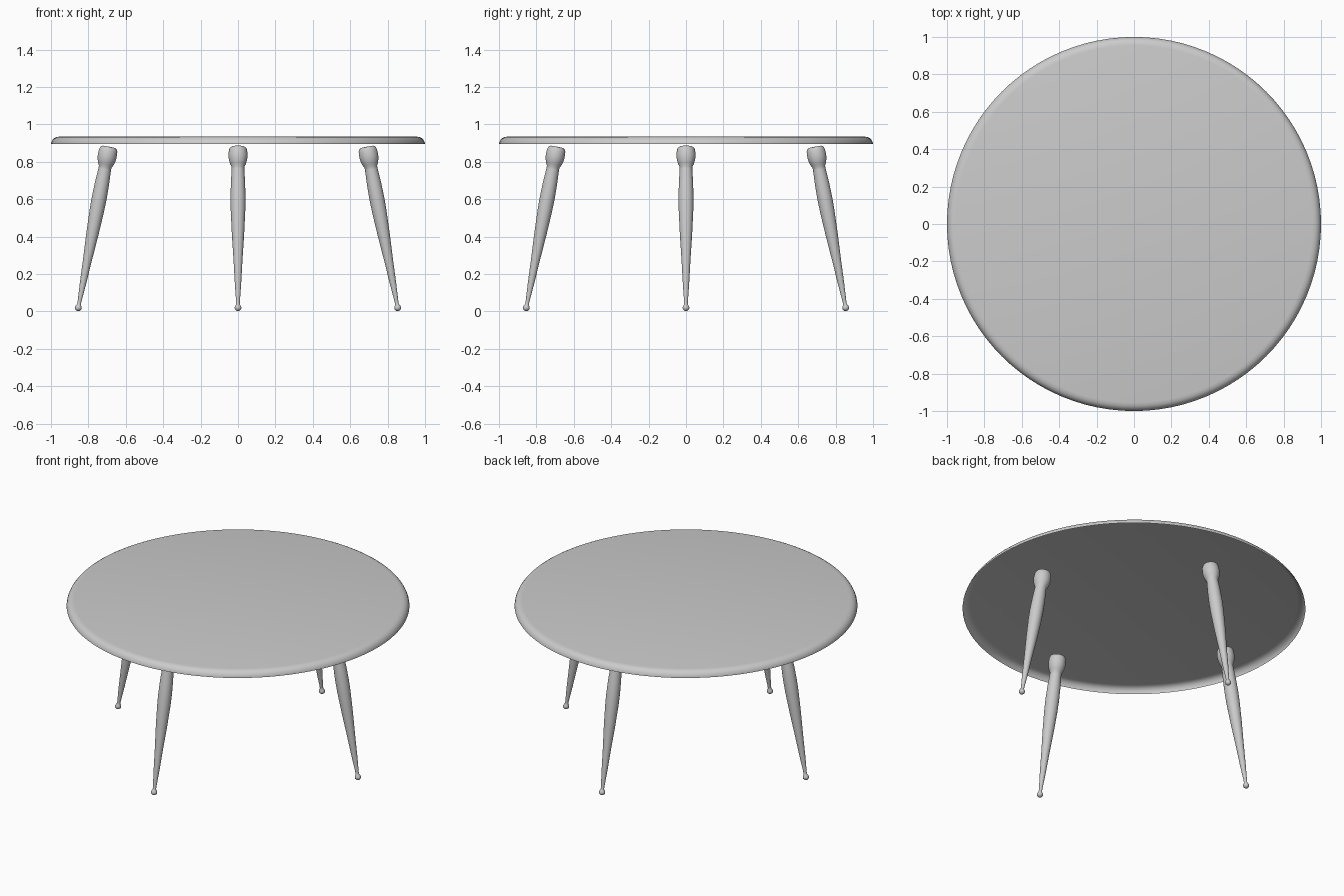
import bpy, bmesh, math
from mathutils import Matrix, Vector

if "Cube" in bpy.data.objects:
    bpy.data.objects.remove(bpy.data.objects["Cube"])

grey = bpy.data.materials.new("plain_grey")
grey.use_nodes = True
colour = (0.6, 0.6, 0.6, 1)
grey.diffuse_color = colour
grey.node_tree.nodes["Principled BSDF"].inputs["Base Color"].default_value = colour


def lathe(name, profile, sides, angle):
    """Spin a (radius, height) profile around z into a smooth object."""
    bm = bmesh.new()
    verts = [bm.verts.new((r, 0, z)) for r, z in profile]
    edges = [bm.edges.new(pair) for pair in zip(verts, verts[1:])]
    bmesh.ops.spin(bm, geom=verts + edges, cent=(0, 0, 0), axis=(0, 0, 1),
                   angle=math.tau, steps=sides)
    bmesh.ops.remove_doubles(bm, verts=bm.verts, dist=0.0001)
    bmesh.ops.recalc_face_normals(bm, faces=bm.faces)
    # Keep an open shell facing up
    top = max(bm.faces, key=lambda f: f.calc_center_median().z)
    if top.normal.z < 0:
        bmesh.ops.reverse_faces(bm, faces=bm.faces)
    mesh = bpy.data.meshes.new(name)
    bm.to_mesh(mesh)
    bm.free()
    mesh.materials.append(grey)
    obj = bpy.data.objects.new(name, mesh)
    bpy.context.collection.objects.link(obj)
    bpy.ops.object.select_all(action="DESELECT")
    obj.select_set(True)
    bpy.context.view_layer.objects.active = obj
    bpy.ops.object.shade_smooth_by_angle(angle=math.radians(angle))
    return obj


# Round top: a thin shell with a rounded rim, hollow underneath
lathe("table_top", [(0, 0.935), (0.955, 0.935), (0.972, 0.932), (0.985, 0.925),
                    (0.994, 0.914), (0.999, 0.902), (1, 0.895)], 96, 35)

# Turned leg: ball foot, long swelling shaft, neck and knob; distances along the leg
leg_profile = [(0, 0), (0.010, 0.003), (0.017, 0.011), (0.018, 0.019), (0.015, 0.028),
               (0.010, 0.036), (0.010, 0.05), (0.017, 0.15), (0.024, 0.28),
               (0.033, 0.42), (0.039, 0.55), (0.040, 0.62), (0.038, 0.70),
               (0.034, 0.77), (0.034, 0.785), (0.042, 0.80), (0.049, 0.825),
               (0.051, 0.845), (0.049, 0.875), (0.044, 0.888), (0.034, 0.894), (0, 0.895)]
foot = Vector((0.857, 0, 0.002))
head = Vector((0.688, 0, 0.89))
lean = (head - foot).to_track_quat("Z", "Y").to_matrix().to_4x4()

# Four splayed legs, one on each axis
for i, side in enumerate(("left", "back", "right", "front")):
    leg = lathe(side + "_leg", leg_profile, 32, 50)
    leg.data.transform(Matrix.Rotation(i * math.pi / 2, 4, "Z")
                       @ Matrix.Translation(foot) @ lean)
